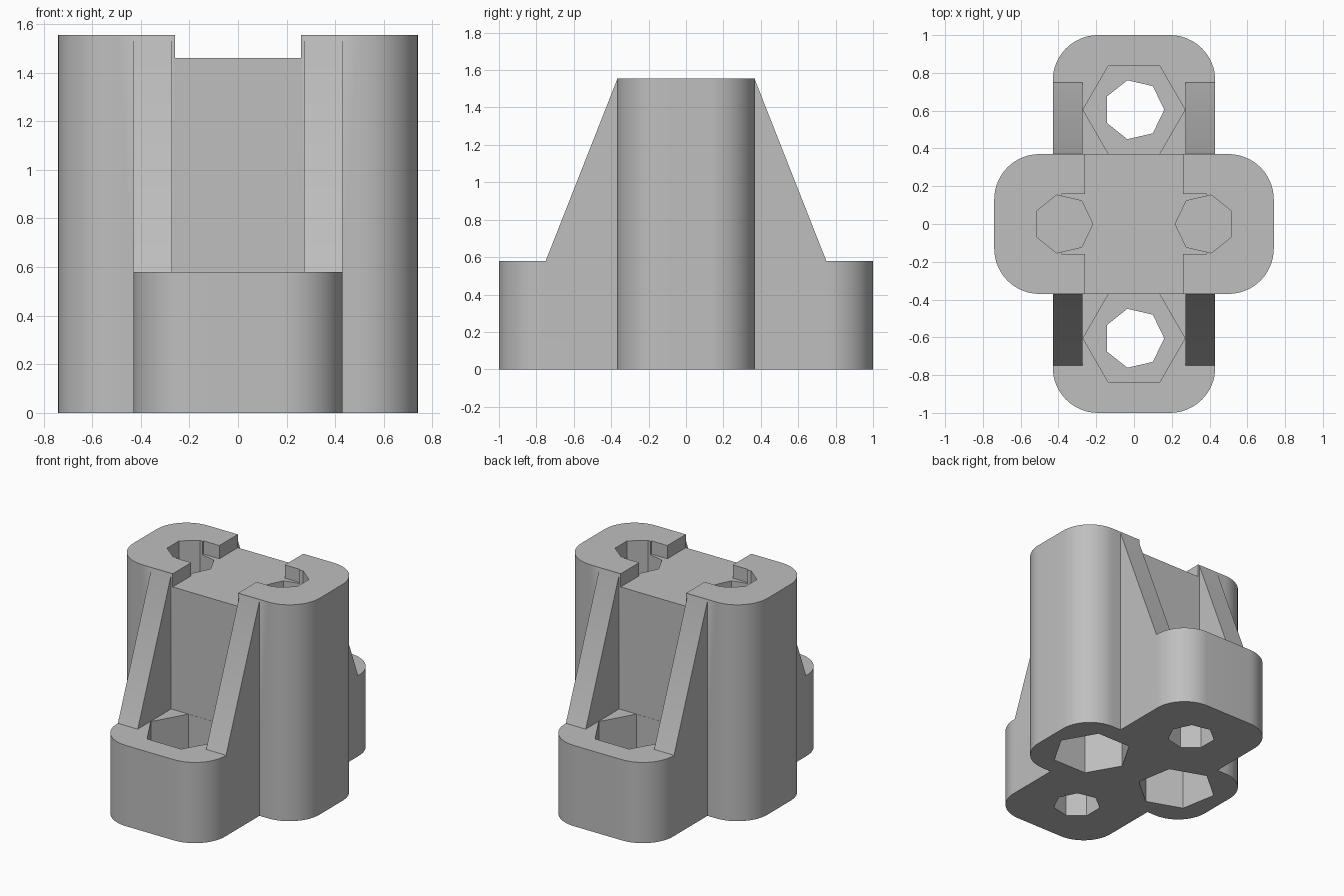
import bpy
import bmesh
from math import cos, sin, pi, radians

cube = bpy.data.objects.get("Cube")
if cube:
    bpy.data.objects.remove(cube, do_unlink=True)

grey = bpy.data.materials.new("plain grey")
grey.use_nodes = True
colour = (0.52, 0.52, 0.52, 1)
grey.diffuse_color = colour
grey.node_tree.nodes["Principled BSDF"].inputs["Base Color"].default_value = colour


def prism(name, points, offset):
    """Extrude a closed outline along the offset vector."""
    bm = bmesh.new()
    face = bm.faces.new([bm.verts.new(p) for p in points])
    ext = bmesh.ops.extrude_face_region(bm, geom=[face])
    verts = [v for v in ext["geom"] if isinstance(v, bmesh.types.BMVert)]
    bmesh.ops.translate(bm, verts=verts, vec=offset)
    bmesh.ops.recalc_face_normals(bm, faces=bm.faces)
    mesh = bpy.data.meshes.new(name)
    bm.to_mesh(mesh)
    bm.free()
    mesh.materials.append(grey)
    obj = bpy.data.objects.new(name, mesh)
    bpy.context.collection.objects.link(obj)
    return obj


def rounded_block(name, hx, hy, height, r=0.24, steps=16):
    pts = []
    for q, (sx, sy) in enumerate([(1, 1), (-1, 1), (-1, -1), (1, -1)]):
        for i in range(steps + 1):
            a = (q + i / steps) * pi / 2
            pts.append((sx * (hx - r) + r * cos(a), sy * (hy - r) + r * sin(a), 0))
    return prism(name, pts, (0, 0, height))


def polygon_hole(name, x, y, r, sides, z0, z1, turn=0):
    angles = [radians(turn) + 2 * pi * i / sides for i in range(sides)]
    pts = [(x + r * cos(a), y + r * sin(a), z0) for a in angles]
    return prism(name, pts, (0, 0, z1 - z0))


def box(name, hx, hy, z0, z1):
    pts = [(-hx, -hy, z0), (hx, -hy, z0), (hx, hy, z0), (-hx, hy, z0)]
    return prism(name, pts, (0, 0, z1 - z0))


def combine(target, tool, operation):
    mod = target.modifiers.new(operation, "BOOLEAN")
    mod.operation = operation
    mod.solver = "EXACT"
    mod.object = tool
    bpy.context.view_layer.objects.active = target
    bpy.ops.object.modifier_apply(modifier=mod.name)
    bpy.data.objects.remove(tool, do_unlink=True)


# Tall tower crossed by a low base
body = rounded_block("bracket_body", 0.74, 0.37, 1.555)
combine(body, rounded_block("base", 0.43, 1.0, 0.58), "UNION")

# Sloping side ribs
for sy in (-1, 1):
    for x in (-0.43, 0.272):
        outline = [(0.3, 0.5), (0.75, 0.5), (0.75, 0.58), (0.37, 1.545), (0.3, 1.545)]
        rib = prism("rib", [(x, sy * y, z) for y, z in outline], (0.158, 0, 0))
        combine(body, rib, "UNION")

# Top channel and the wider slot reaching the tower holes
combine(body, box("channel", 0.26, 0.6, 1.46, 1.7), "DIFFERENCE")
combine(body, box("slot", 0.385, 0.16, 1.46, 1.7), "DIFFERENCE")

# Base: screw holes with nut pockets open at the top
for y in (-0.605, 0.605):
    combine(body, polygon_hole("screw_hole", 0, y, 0.16, 7, -0.1, 0.4), "DIFFERENCE")
    combine(body, polygon_hole("nut_pocket", 0, y, 0.27, 6, 0.24, 0.7), "DIFFERENCE")

# Tower: blind screw holes above, nut pockets open at the bottom
for x, turn, nut_turn in ((-0.375, 0, 40), (0.375, 180, 0)):
    combine(body, polygon_hole("screw_hole", x, 0, 0.157, 7, 0.53, 1.7, turn), "DIFFERENCE")
    combine(body, polygon_hole("nut_pocket", x, 0, 0.27, 6, -0.1, 0.5, nut_turn), "DIFFERENCE")

bpy.ops.object.select_all(action="DESELECT")
body.select_set(True)
bpy.context.view_layer.objects.active = body
bpy.ops.object.shade_smooth_by_angle(angle=radians(25))
